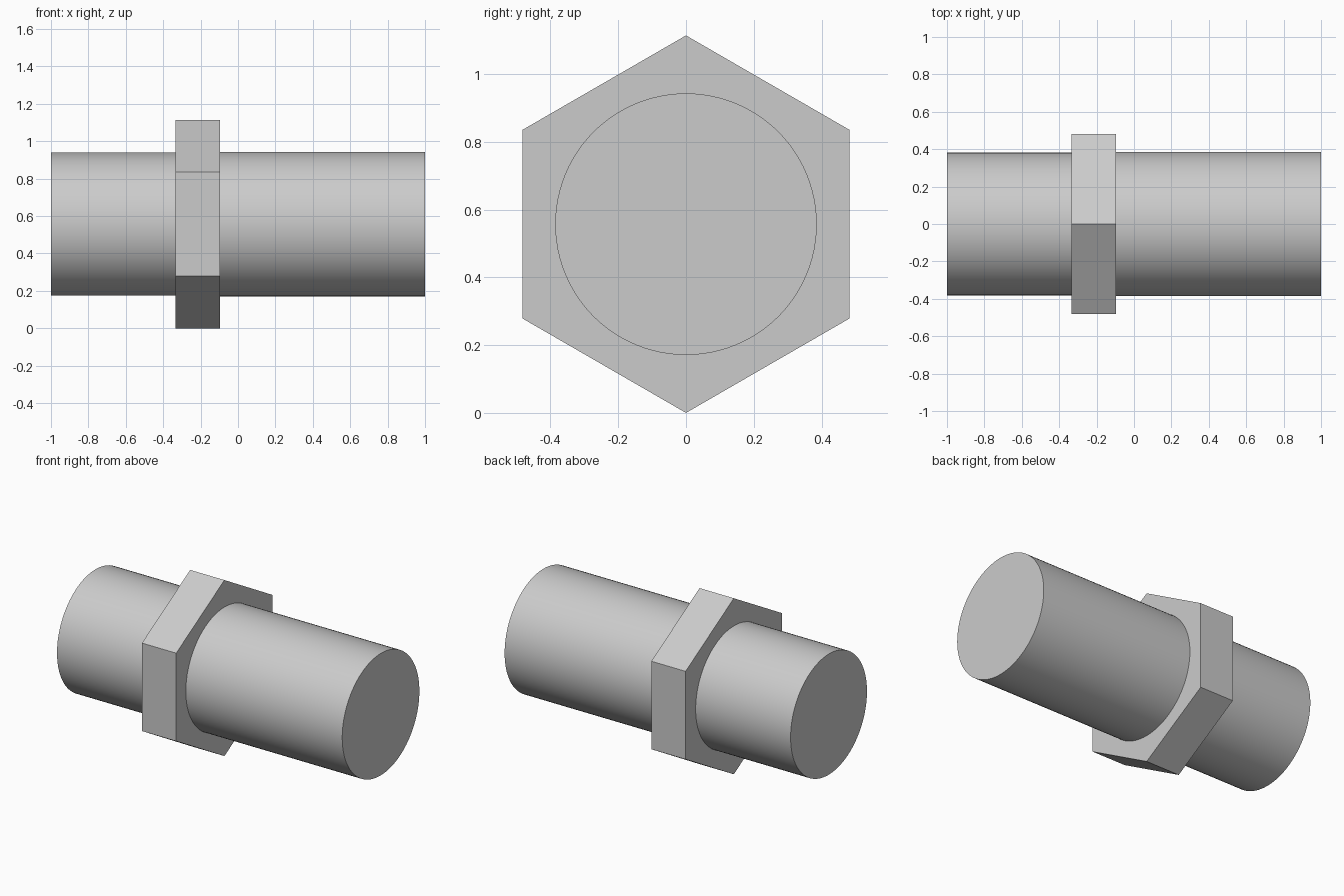
import bpy, bmesh, math
from mathutils import Matrix

cube = bpy.data.objects.get("Cube")
if cube:
    bpy.data.objects.remove(cube, do_unlink=True)

COLOUR = (0.6, 0.6, 0.6, 1)
HEX_RADIUS = 0.557
AXIS_Z = HEX_RADIUS

steel = bpy.data.materials.new("grey steel")
steel.use_nodes = True
steel.diffuse_color = COLOUR
steel.node_tree.nodes["Principled BSDF"].inputs["Base Color"].default_value = COLOUR


def prism(name, x0, x1, radius, sides, smooth):
    """Capped prism lying along x, with one corner pointing straight up."""
    bm = bmesh.new()
    bmesh.ops.create_cone(bm, cap_ends=True, segments=sides, radius1=radius,
                          radius2=radius, depth=x1 - x0)
    turn = Matrix.Rotation(math.pi / 2, 4, 'Y') @ Matrix.Rotation(math.pi / 2, 4, 'Z')
    bm.transform(Matrix.Translation(((x0 + x1) / 2, 0, AXIS_Z)) @ turn)
    mesh = bpy.data.meshes.new(name)
    bm.to_mesh(mesh)
    bm.free()
    mesh.materials.append(steel)
    obj = bpy.data.objects.new(name, mesh)
    bpy.context.collection.objects.link(obj)
    if smooth:
        bpy.ops.object.select_all(action='DESELECT')
        obj.select_set(True)
        bpy.context.view_layer.objects.active = obj
        bpy.ops.object.shade_smooth_by_angle(angle=math.radians(30))
    return obj


# Hexagonal wrench collar, with a pipe end on each side
prism("hex_collar", -0.335, -0.095, HEX_RADIUS, 6, False)
prism("short_pipe_end", -1, -0.335, 0.382, 96, True)
prism("long_pipe_end", -0.095, 1, 0.386, 96, True)
